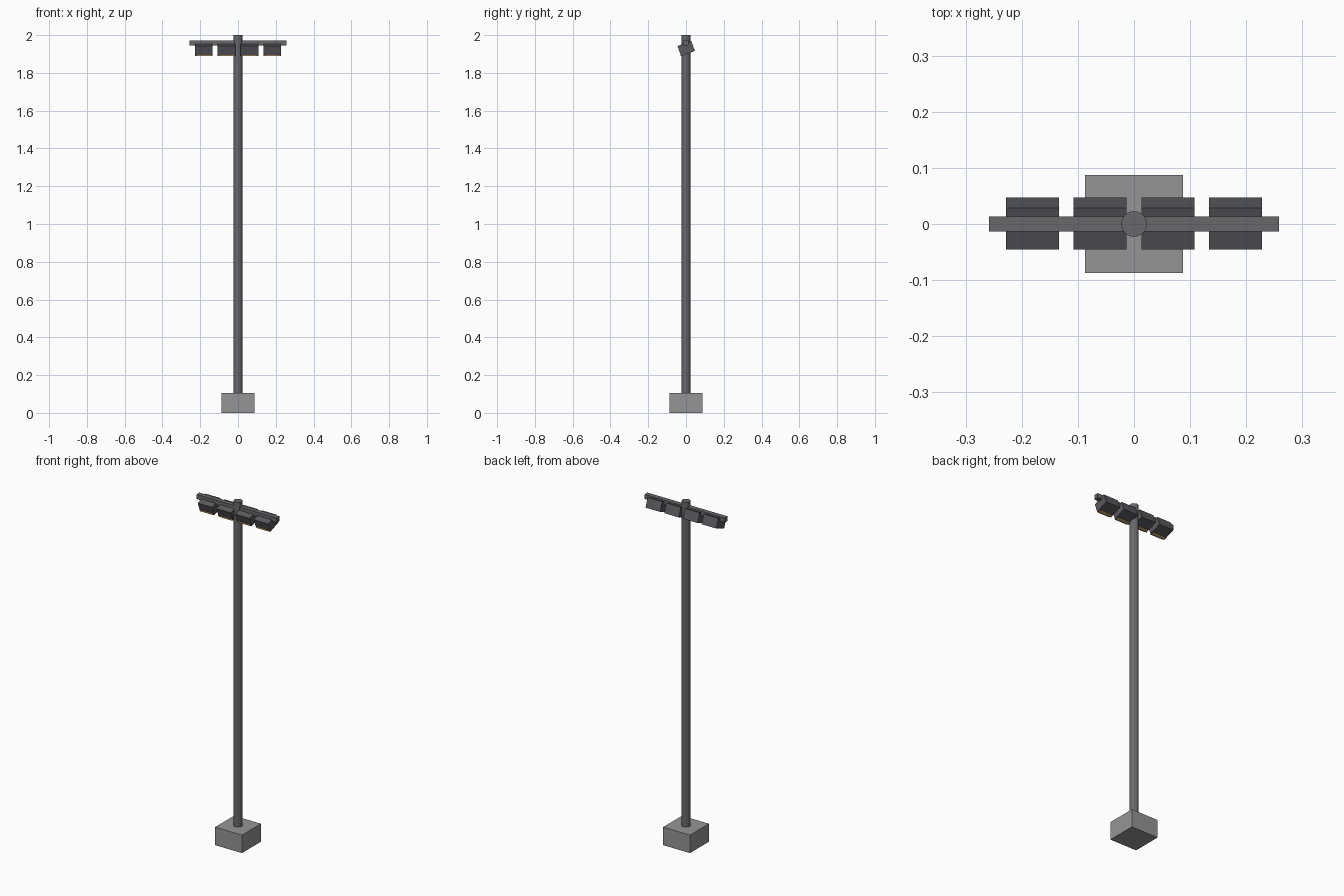
import bpy, math
from mathutils import Matrix

if "Cube" in bpy.data.objects:
    bpy.data.objects.remove(bpy.data.objects["Cube"])


def material(name, color):
    m = bpy.data.materials.new(name)
    m.diffuse_color = color
    m.use_nodes = True
    m.node_tree.nodes["Principled BSDF"].inputs["Base Color"].default_value = m.diffuse_color
    return m


def box(name, center, size, mat, tilt=0.0):
    bpy.ops.mesh.primitive_cube_add(size=1, location=center)
    o = bpy.context.object
    o.name = name
    o.data.transform(Matrix.Diagonal((*size, 1)))
    o.rotation_euler.x = tilt
    o.data.materials.append(mat)
    return o


dark = material("dark_metal", (0.10, 0.10, 0.115, 1))
steel = material("steel", (0.14, 0.14, 0.15, 1))
concrete = material("concrete", (0.30, 0.30, 0.30, 1))
glow = material("warm_lens", (1.0, 0.65, 0.2, 1))

# concrete footing
box("footing", (0, 0, 0.0525), (0.174, 0.174, 0.105), concrete)

# pole
bpy.ops.mesh.primitive_cylinder_add(vertices=16, radius=0.023, depth=1.9,
                                    location=(0, 0, 1.05))
pole = bpy.context.object
pole.name = "pole"
pole.data.materials.append(steel)

# crossarm
box("crossarm", (0, 0, 1.959), (0.516, 0.027, 0.027), steel)

# four tilted floodlights, each with a thin lens at the lower front edge
tilt = math.radians(20)
for i, x in enumerate((-0.181, -0.0605, 0.0605, 0.181)):
    box(f"floodlight_{i + 1}", (x, 0.001, 1.929), (0.094, 0.078, 0.056), dark, tilt)
    box(f"lens_{i + 1}", (x, -0.022, 1.8935), (0.080, 0.022, 0.005), glow)
